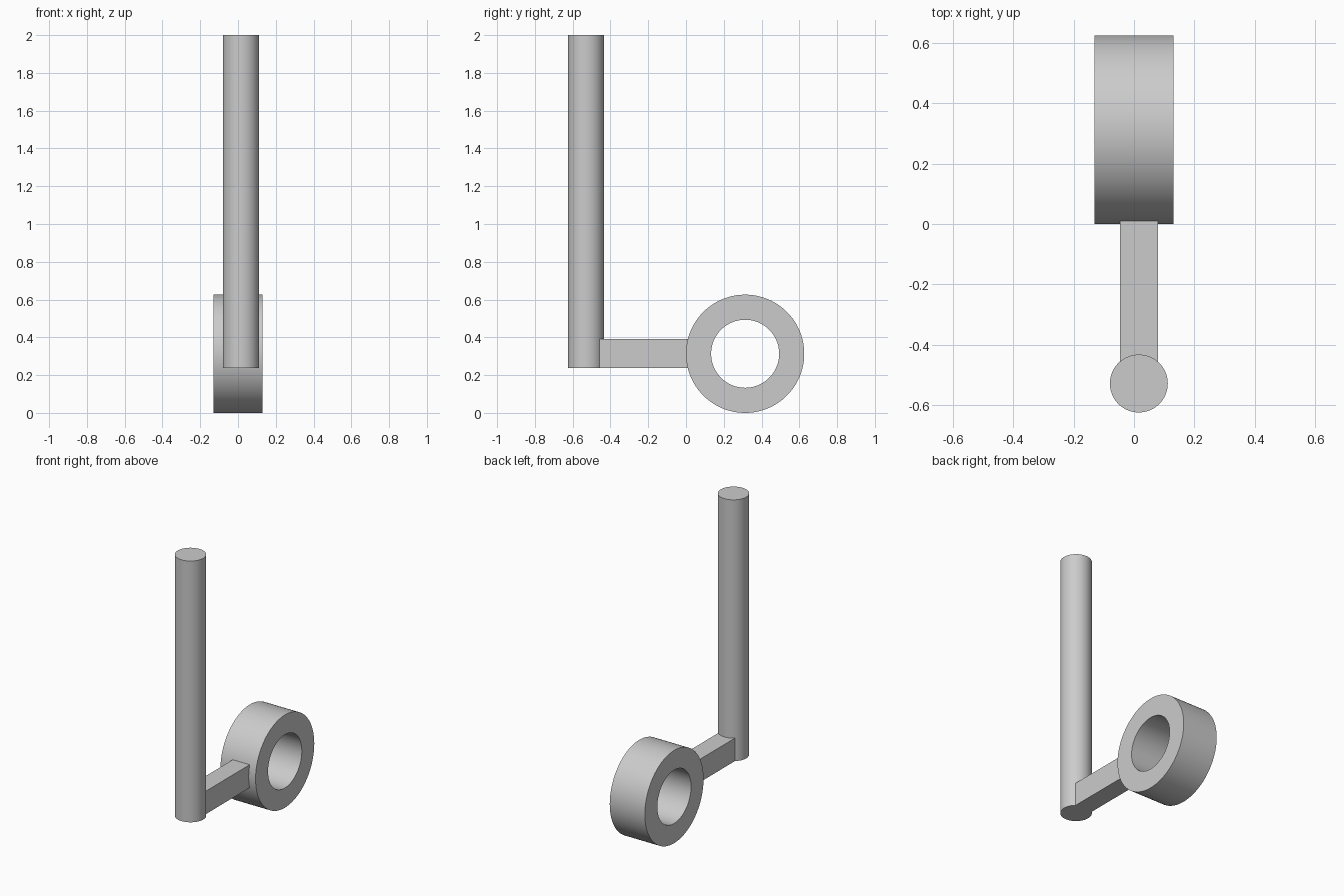
import bpy
import bmesh
import math
from mathutils import Matrix, Vector

cube = bpy.data.objects.get("Cube")
if cube:
    bpy.data.objects.remove(cube, do_unlink=True)

# Single plain grey finish
grey = bpy.data.materials.new("plain grey")
grey.use_nodes = True
colour = (0.6, 0.6, 0.6, 1)
grey.diffuse_color = colour
grey.node_tree.nodes["Principled BSDF"].inputs["Base Color"].default_value = colour


def finish(name, bm, smooth=True):
    bmesh.ops.recalc_face_normals(bm, faces=bm.faces)
    mesh = bpy.data.meshes.new(name)
    bm.to_mesh(mesh)
    bm.free()
    mesh.materials.append(grey)
    obj = bpy.data.objects.new(name, mesh)
    bpy.context.collection.objects.link(obj)
    if smooth:
        bpy.ops.object.select_all(action="DESELECT")
        obj.select_set(True)
        bpy.context.view_layer.objects.active = obj
        bpy.ops.object.shade_smooth_by_angle(angle=math.radians(30))
    return obj


# Upright round rod
bottom, top = 0.237, 2.0
bm = bmesh.new()
bmesh.ops.create_cone(bm, cap_ends=True, segments=96, radius1=0.096, radius2=0.096,
                      depth=top - bottom,
                      matrix=Matrix.Translation((0.016, -0.529, (top + bottom) / 2)))
finish("upright_rod", bm)

# Square arm, its ends buried in the rod and in the ring wall
low, high = Vector((-0.046, -0.48, bottom)), Vector((0.08, 0.06, 0.392))
bm = bmesh.new()
bmesh.ops.create_cube(bm, size=1, matrix=Matrix.Translation((low + high) / 2)
                      @ Matrix.Diagonal((*(high - low), 1)))
finish("connecting_arm", bm, smooth=False)

# Ring: a rectangular section spun about the x axis
outer, inner, half = 0.313, 0.18, 0.131
centre = Vector((0, 0.313, outer))
bm = bmesh.new()
section = [bm.verts.new(centre + Vector((x, 0, r)))
           for x, r in ((-half, inner), (half, inner), (half, outer), (-half, outer))]
edges = [bm.edges.new((section[i], section[(i + 1) % 4])) for i in range(4)]
bmesh.ops.spin(bm, geom=section + edges, cent=centre, axis=(1, 0, 0),
               angle=math.tau, steps=128)
bmesh.ops.remove_doubles(bm, verts=bm.verts, dist=0.0001)
finish("ring", bm)
